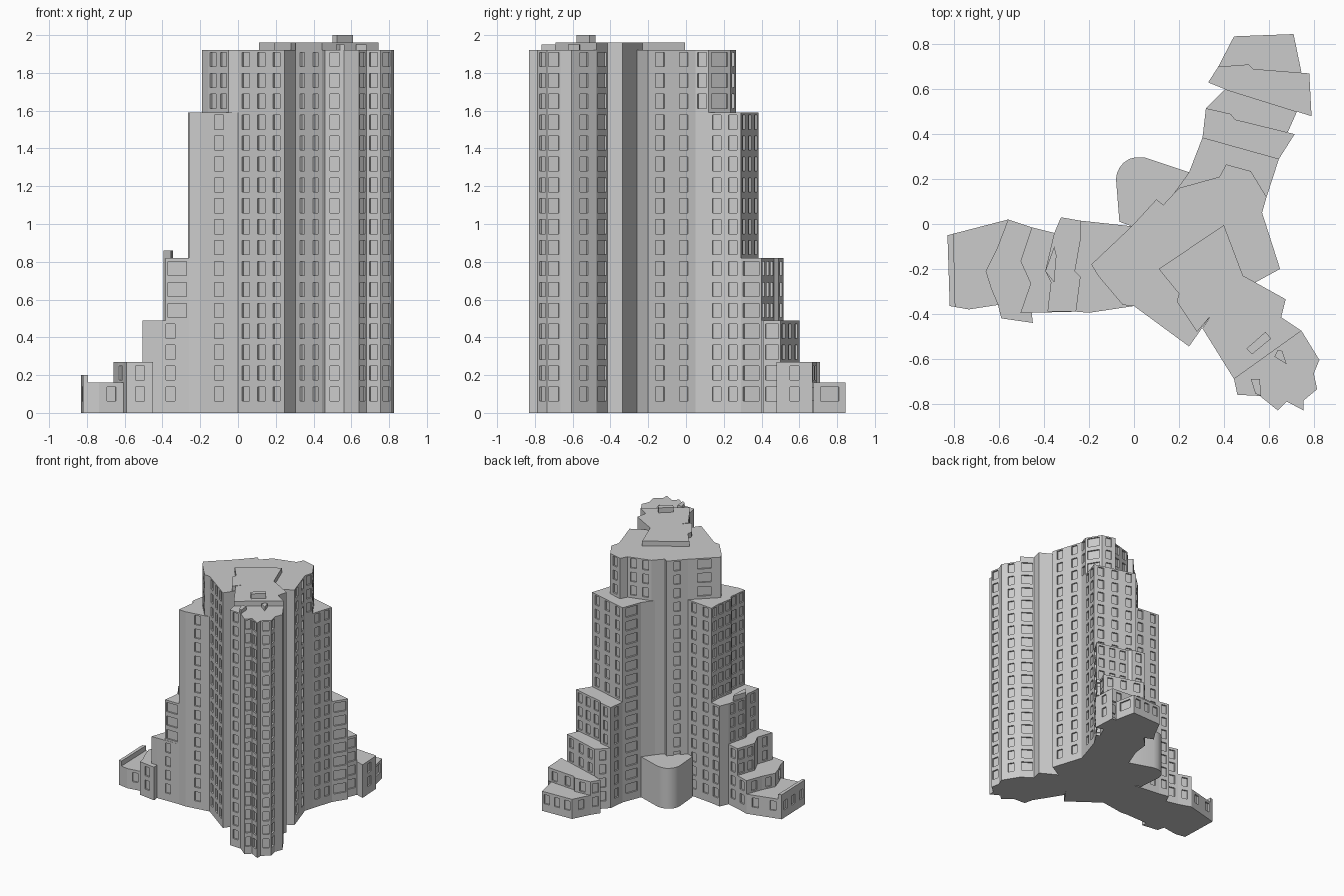
import bpy, bmesh, math
from mathutils import Vector

stone = bpy.data.materials.new("grey_concrete")
stone.diffuse_color = (0.6, 0.6, 0.6, 1)

FLOOR, FIRST, HALF_H, DEPTH = 0.1107, 0.10, 0.0375, 0.012


def finish(name, bm):
    bmesh.ops.remove_doubles(bm, verts=bm.verts, dist=1e-5)
    me = bpy.data.meshes.new(name)
    bm.to_mesh(me)
    bm.free()
    me.materials.append(stone)
    ob = bpy.data.objects.new(name, me)
    bpy.context.collection.objects.link(ob)
    return ob


def quad(bm, *pts):
    bm.faces.new([bm.verts.new(p) for p in pts])


def wall(bm, p, q, z0, z1, cols, wide):
    """One facade from p to q with a grid of recessed windows."""
    p, q = Vector((*p, 0)), Vector((*q, 0))
    length = (q - p).length
    along = (q - p) / length
    inward = Vector((-along.y, along.x, 0)) * DEPTH

    def at(s, z, d=0):
        return p + along * s + inward * d + Vector((0, 0, z))

    us = [0.0]
    for i in range(cols):
        c = (i + 0.5) / cols * length
        h = min(0.05, 0.39 * length) if wide else min(0.024, 0.34 * length / cols)
        us += [c - h, c + h]
    us.append(length)
    zs = [z0]
    for k in range(17):
        c = FIRST + FLOOR * k
        if c - HALF_H > z0 + 0.004 and c + HALF_H < z1 - 0.004:
            zs += [c - HALF_H, c + HALF_H]
    zs.append(z1)
    for i, (a, b) in enumerate(zip(us, us[1:])):
        if i % 2 == 0:                       # solid pier between windows
            quad(bm, at(a, z0), at(b, z0), at(b, z1), at(a, z1))
            continue
        for j, (c, d) in enumerate(zip(zs, zs[1:])):
            rim = [(a, c), (b, c), (b, d), (a, d)]
            sunk = j % 2
            quad(bm, *[at(s, z, sunk) for s, z in rim])
            if sunk:                         # window reveals
                for m in range(4):
                    e, f = rim[m], rim[(m + 1) % 4]
                    quad(bm, at(*e), at(*f), at(*f, 1), at(*e, 1))


def tier(name, top, below, pts):
    """Block from a counter-clockwise plan. The code describes the wall that
    starts at each point: a number of window columns, w = one wide window,
    s = wall rising from the roof below, - = buried side."""
    bm = bmesh.new()
    for (x, y, code), nxt in zip(pts, pts[1:] + pts[:1]):
        if code == "-":
            continue
        z0 = below if "s" in code else 0.0
        kind = code.replace("s", "")
        wide = kind == "w"
        wall(bm, (x, y), nxt[:2], z0, top, 1 if wide else int(kind), wide)
    bm.faces.new([bm.verts.new((x, y, top)) for x, y, _ in pts])
    bm.faces.new([bm.verts.new((x, y, 0)) for x, y, _ in reversed(pts)])
    return finish(name, bm)


def prism(name, z0, z1, pts):
    bm = bmesh.new()
    for p, q in zip(pts, pts[1:] + pts[:1]):
        quad(bm, (*p, z0), (*q, z0), (*q, z1), (*p, z1))
    bm.faces.new([bm.verts.new((*p, z1)) for p in pts])
    bm.faces.new([bm.verts.new((*p, z0)) for p in reversed(pts)])
    return finish(name, bm)


# Full-height core with the south-east wing
tier("main_tower", 1.92, 1.59, [
    (0, -0.365, "3"), (0.245, -0.545, "0"), (0.34, -0.41, "0"),
    (0.305, -0.465, "2"), (0.445, -0.69, "0"), (0.46, -0.76, "1"),
    (0.56, -0.765, "0"), (0.64, -0.83, "1"), (0.68, -0.79, "1"),
    (0.755, -0.83, "0"), (0.755, -0.785, "1"), (0.815, -0.735, "w"),
    (0.80, -0.665, "0"), (0.825, -0.605, "1"), (0.745, -0.475, "w"),
    (0.655, -0.415, "0"), (0.675, -0.335, "0"), (0.54, -0.26, "0"),
    (0.65, -0.20, "2"), (0.57, 0.05, "s1"), (0.59, 0.12, "sw"),
    (0.52, 0.235, "s1"), (0.41, 0.265, "s0"), (0.38, 0.21, "s2"),
    (0.20, 0.16, "0"), (0.13, 0.085, "0"), (0.10, 0.11, "1"),
    (-0.01, -0.01, "sw"), (-0.19, -0.18, "s0"), (-0.16, -0.23, "s2"),
    (-0.05, -0.36, "s0")])
# core wall below the tall wing shoulder
prism("tower_shoulder", 0, 1.59, [(0.55, 0.0), (0.57, 0.05), (0.59, 0.12), (0.5, 0.1)])

# West wing, stepping down
tier("west_wing_tall", 1.59, 0.82, [
    (-0.01, -0.01, "2"), (-0.24, 0.015, "s1"), (-0.24, -0.07, "s2"),
    (-0.265, -0.21, "s0"), (-0.24, -0.235, "s2"), (-0.26, -0.39, "0"),
    (-0.20, -0.395, "1"), (0, -0.365, "-")])
tier("west_wing_middle", 0.82, 0.49, [
    (-0.24, 0.015, "1"), (-0.325, 0.03, "0"), (-0.355, -0.04, "s2"),
    (-0.395, -0.21, "s0"), (-0.37, -0.26, "s1"), (-0.385, -0.39, "sw"),
    (-0.26, -0.39, "-"), (-0.2, -0.39, "-"), (-0.2, 0.0, "-")])
tier("west_wing_low", 0.49, 0.27, [
    (-0.355, -0.04, "1"), (-0.455, -0.015, "s2"), (-0.505, -0.165, "s0"),
    (-0.46, -0.265, "s1"), (-0.505, -0.395, "s0"), (-0.455, -0.395, "1"),
    (-0.26, -0.39, "-"), (-0.3, -0.06, "-")])
tier("west_wing_step", 0.27, 0.16, [
    (-0.455, -0.015, "1"), (-0.56, 0.02, "s1"), (-0.61, -0.11, "s1"),
    (-0.66, -0.21, "s0"), (-0.635, -0.29, "s1"), (-0.605, -0.36, "0"),
    (-0.59, -0.42, "1"), (-0.45, -0.44, "0"), (-0.455, -0.395, "-"),
    (-0.42, -0.3, "-"), (-0.42, -0.05, "-")])
tier("west_wing_end", 0.16, 0, [
    (-0.56, 0.02, "2"), (-0.83, -0.05, "3"), (-0.82, -0.365, "0"),
    (-0.735, -0.38, "1"), (-0.605, -0.36, "-"), (-0.56, -0.3, "-")])
prism("west_end_parapet", 0.16, 0.2, [
    (-0.803, -0.043), (-0.83, -0.05), (-0.82, -0.365), (-0.795, -0.369)])
prism("west_roof_fin", 0.82, 0.86, [
    (-0.355, -0.10), (-0.395, -0.21), (-0.355, -0.26), (-0.345, -0.14)])

# North wing, stepping down
tier("north_wing_tall", 1.59, 0.82, [
    (0.57, 0.05, "0"), (0.59, 0.12, "2"), (0.645, 0.29, "s3"),
    (0.305, 0.385, "w"), (0.245, 0.23, "0"), (0.18, 0.14, "-"), (0.3, 0.0, "-")])
tier("north_wing_middle", 0.82, 0.49, [
    (0.645, 0.29, "w"), (0.715, 0.40, "s3"), (0.45, 0.465, "s0"),
    (0.43, 0.49, "s1"), (0.32, 0.515, "1"), (0.305, 0.385, "-"), (0.4, 0.3, "-")])
tier("north_wing_low", 0.49, 0.27, [
    (0.685, 0.41, "w"), (0.725, 0.50, "s3"), (0.405, 0.60, "1"),
    (0.32, 0.515, "-"), (0.4, 0.42, "-")])
tier("north_wing_step", 0.27, 0.16, [
    (0.725, 0.50, "0"), (0.79, 0.48, "1"), (0.78, 0.67, "s2"),
    (0.53, 0.69, "s0"), (0.51, 0.71, "s1"), (0.375, 0.70, "1"),
    (0.33, 0.63, "0"), (0.405, 0.60, "-"), (0.5, 0.52, "-")])
tier("north_wing_end", 0.16, 0, [
    (0.745, 0.675, "w"), (0.71, 0.845, "3"), (0.445, 0.835, "1"),
    (0.375, 0.70, "-"), (0.5, 0.64, "-")])

# Rounded low hall in the corner between the wings
hall = prism("rounded_hall", 0, 0.33, [
    (0.245, 0.23), (0.05, 0.295), (0.01, 0.297), (-0.02, 0.29), (-0.047, 0.272),
    (-0.065, 0.25), (-0.076, 0.225), (-0.08, 0.20), (-0.065, 0.01), (0.1, -0.05)])
bpy.context.view_layer.objects.active = hall
hall.select_set(True)
bpy.ops.object.shade_smooth_by_angle(angle=math.radians(35))

# Roof slab and rooftop boxes
prism("roof_slab", 1.92, 1.96, [
    (0.11, -0.20), (0.20, -0.31), (0.19, -0.345), (0.28, -0.48), (0.34, -0.41),
    (0.305, -0.465), (0.445, -0.69), (0.745, -0.475), (0.655, -0.415),
    (0.675, -0.335), (0.54, -0.26), (0.485, -0.23), (0.40, -0.005)])
prism("roof_hut", 1.96, 2.0, [
    (0.50, -0.555), (0.525, -0.58), (0.61, -0.51), (0.585, -0.48)])
prism("roof_vent", 1.92, 1.95, [
    (0.625, -0.59), (0.68, -0.625), (0.66, -0.565), (0.64, -0.56)])
prism("roof_box", 1.92, 1.95, [
    (0.52, -0.69), (0.54, -0.755), (0.565, -0.765), (0.56, -0.69)])
